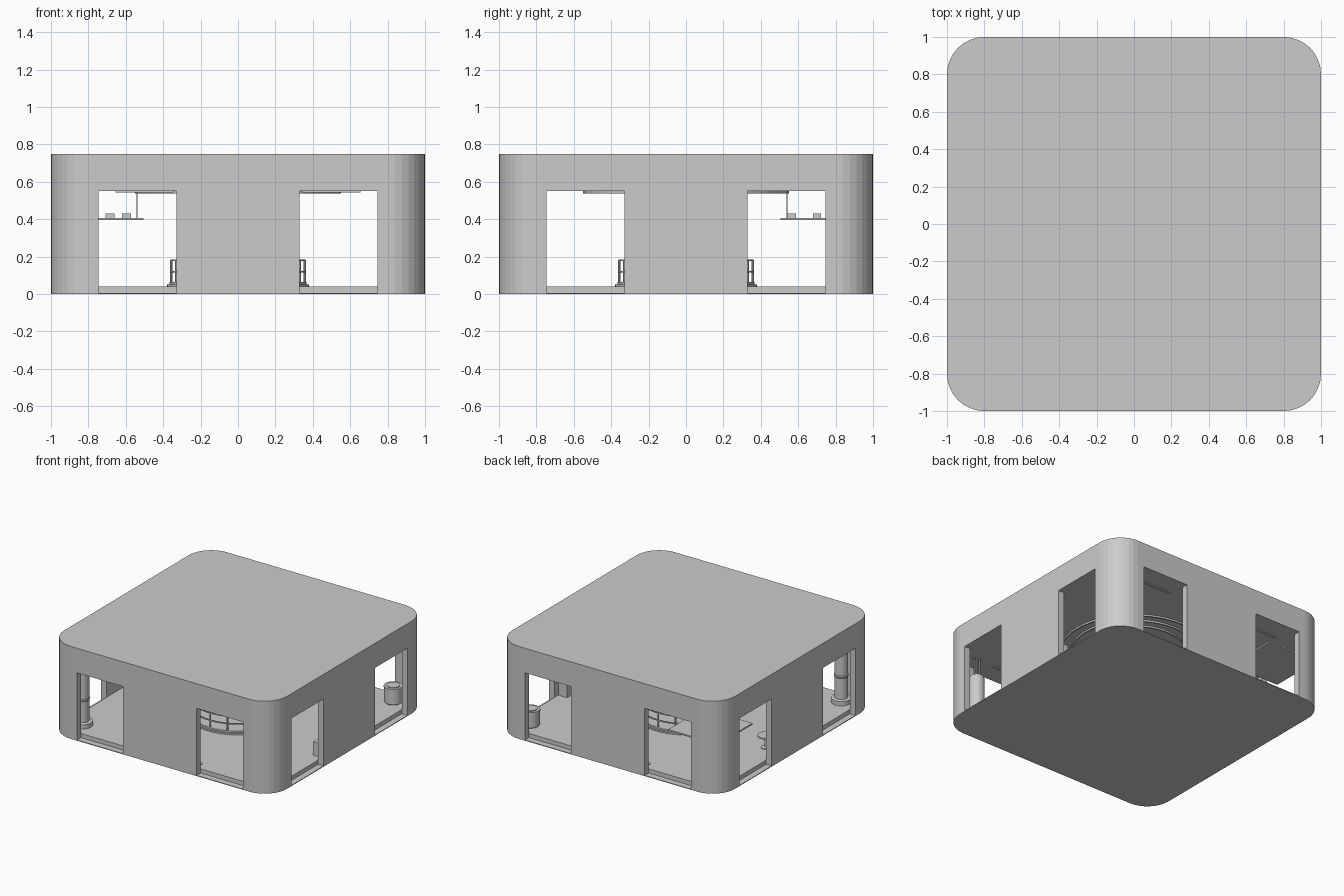
import bpy, bmesh, math
from mathutils import Vector

if "Cube" in bpy.data.objects:
    bpy.data.objects.remove(bpy.data.objects["Cube"])

def finish(bm, name, smooth=False):
    bmesh.ops.recalc_face_normals(bm, faces=bm.faces)
    me = bpy.data.meshes.new(name)
    bm.to_mesh(me)
    bm.free()
    ob = bpy.data.objects.new(name, me)
    bpy.context.collection.objects.link(ob)
    if smooth:
        bpy.ops.object.select_all(action='DESELECT')
        ob.select_set(True)
        bpy.context.view_layer.objects.active = ob
        bpy.ops.object.shade_smooth_by_angle()
    return ob

def prism(name, pts, z0, z1):
    bm = bmesh.new()
    f = bm.faces.new([bm.verts.new((x, y, z0)) for x, y in pts])
    ext = bmesh.ops.extrude_face_region(bm, geom=[f])['geom']
    bmesh.ops.translate(bm, vec=(0, 0, z1 - z0),
                        verts=[v for v in ext if isinstance(v, bmesh.types.BMVert)])
    return finish(bm, name)

def rounded_square(h, r, n=8):
    pts = []
    for k, (sx, sy) in enumerate([(1, 1), (-1, 1), (-1, -1), (1, -1)]):
        for i in range(n + 1):
            a = math.pi / 2 * (k + i / n)
            pts.append((sx * (h - r) + r * math.cos(a), sy * (h - r) + r * math.sin(a)))
    return pts

def box(name, x0, x1, y0, y1, z0, z1):
    return prism(name, [(x0, y0), (x1, y0), (x1, y1), (x0, y1)], z0, z1)

def lathe(name, prof, loc=(0, 0), n=32, closed=False):
    """Spin (radius, z) points around a vertical axis."""
    bm = bmesh.new()
    vs = [bm.verts.new((loc[0] + r, loc[1], z)) for r, z in prof]
    pairs = list(zip(vs, vs[1:] + vs[:1])) if closed else list(zip(vs, vs[1:]))
    es = [bm.edges.new(p) for p in pairs]
    bmesh.ops.spin(bm, geom=vs + es, cent=(loc[0], loc[1], 0), axis=(0, 0, 1),
                   angle=2 * math.pi, steps=n, use_duplicate=False)
    bmesh.ops.remove_doubles(bm, verts=bm.verts, dist=1e-5)
    return finish(bm, name, True)

def cyl(name, x, y, r, z0, z1, n=24):
    return lathe(name, [(0, z0), (r, z0), (r, z1), (0, z1)], (x, y), n)

def ring(name, r0, r1, z0, z1, n=48):
    return lathe(name, [(r0, z0), (r1, z0), (r1, z1), (r0, z1)], (0, 0), n, True)

def cut(ob, cutter):
    m = ob.modifiers.new('cut', 'BOOLEAN')
    m.operation, m.solver, m.object = 'DIFFERENCE', 'EXACT', cutter
    bpy.context.view_layer.objects.active = ob
    bpy.ops.object.modifier_apply(modifier=m.name)
    bpy.data.objects.remove(cutter)

# building shell: hollow room with two openings per side
shell = prism('shell', rounded_square(1, .2), 0, .75)
cut(shell, prism('room_cutter', rounded_square(.95, .15), .04, .55))
for s in (-1, 1):
    for a, b in ((-.745, -.33), (.33, .745)):
        lo, hi = sorted((s * .95, s * 1.1))
        cut(shell, box('opening_cutter', a, b, lo, hi, .006, .55))
        cut(shell, box('opening_cutter', lo, hi, a, b, .006, .55))

# round stage with railing
lathe('stage', [(0, .04), (.38, .04), (.38, .052), (.365, .052), (.365, .065), (0, .065)], n=48)
for z in (.12, .18):
    ring('rail', .352, .362, z - .004, z + .004)
for i in range(16):
    a = 2 * math.pi * i / 16
    cyl('rail_post', .357 * math.cos(a), .357 * math.sin(a), .006, .06, .18, 8)

# ceiling rings and light strips
for r in (.55, .47, .39):
    ring('ceiling_ring', r - .012, r, .537, .551)
for sx in (-1, 1):
    for sy in (-1, 1):
        box('light_strip', sx * .5 - .155, sx * .5 + .155, sy * .83 - .012, sy * .83 + .012, .543, .551)

# corner column
lathe('corner_column', [(.075, .04), (.075, .075), (.05, .08), (.05, .25), (.054, .255), (.054, .265),
                        (.05, .27), (.05, .55)], (-.82, -.82))

# barrel
lathe('barrel', [(0, .04), (.062, .04), (.068, .05), (.068, .16), (.071, .16), (.071, .172),
                 (.05, .172), (.05, .178), (0, .178)], (.82, .82))

# tank with pipes
lathe('tank', [(0, .04), (.075, .04), (.075, .07), (.058, .075), (.058, .37), (.05, .39), (0, .39)], (.82, -.82))
for dx in (-.025, 0, .025):
    cyl('pipe', .82 + dx, -.82, .006, .38, .55, 8)

# hanging corner shelf with items
prism('hanging_shelf', [(-.95, .505), (-.505, .505), (-.505, .95), (-.86, .95), (-.95, .86)], .395, .407)
cyl('shelf_hanger', -.54, .54, .004, .4, .551, 8)
for x, y in ((-.685, .565), (-.595, .7)):
    box('shelf_item', x - .024, x + .024, y - .022, y + .022, .405, .43)

# low cabinet along the right wall
box('cabinet', .87, .951, -.28, .28, .039, .15)

# tables along the left wall, with small stands by the front and back walls
for y in (-.18, .15):
    lathe('table', [(0, .04), (.035, .04), (.035, .046), (.008, .05), (.008, .13), (.06, .13),
                    (.06, .142), (0, .142)], (-.82, y))
for s in (-1, 1):
    cyl('stand_post', -s * .27, s * .885, .007, .04, .15, 10)
    cyl('stand_base', -s * .27, s * .885, .025, .04, .047, 16)
